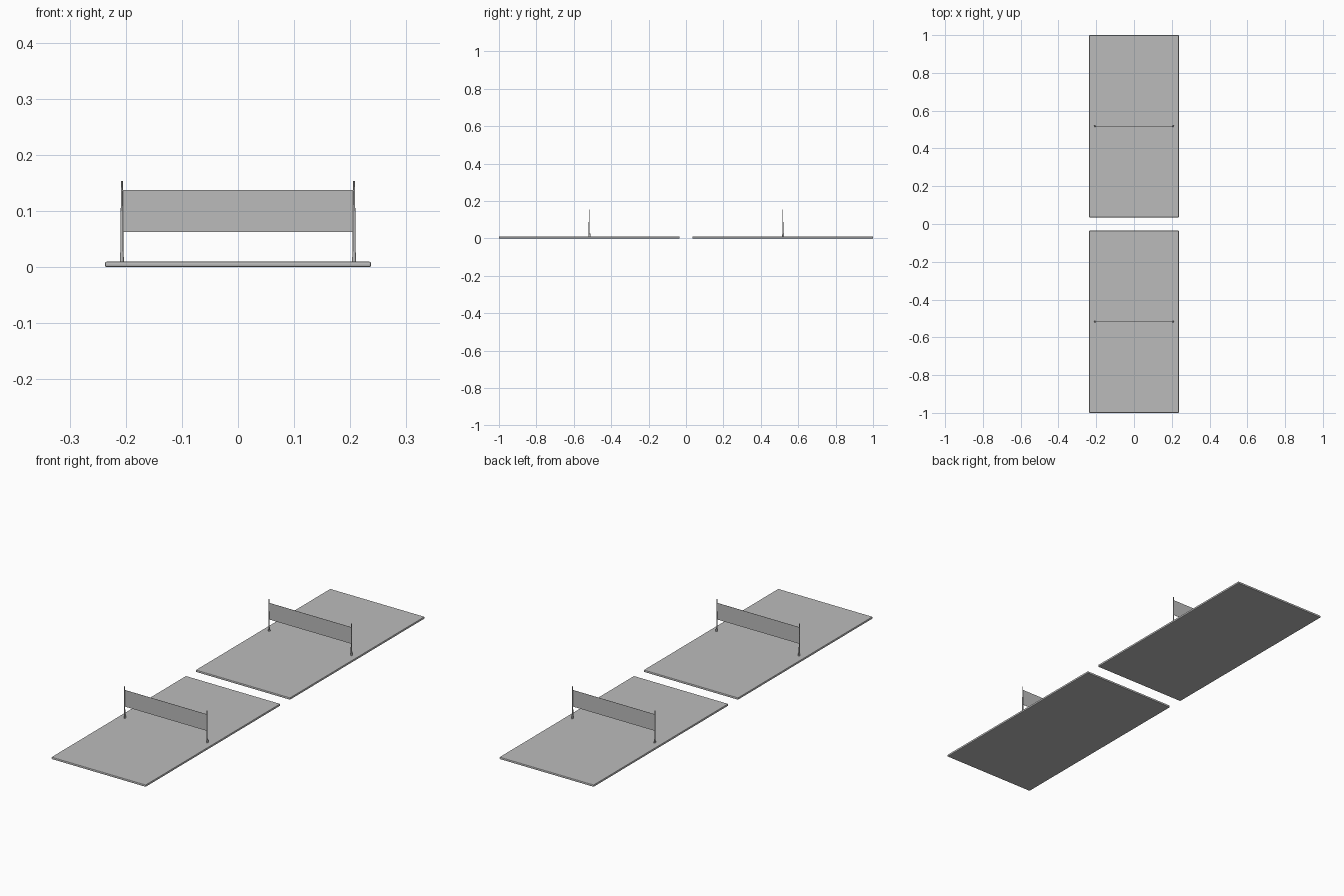
import bpy

cube = bpy.data.objects.get("Cube")
if cube:
    bpy.data.objects.remove(cube, do_unlink=True)

# One plain grey for everything
grey = bpy.data.materials.new("plain_grey")
grey.use_nodes = True
colour = (0.5, 0.5, 0.5, 1)
grey.diffuse_color = colour
grey.node_tree.nodes["Principled BSDF"].inputs["Base Color"].default_value = colour

HALF_WIDTH = 0.237
GAP, END = 0.035, 1.0
THICK = 0.01
POST_X, POST_TOP = 0.207, 0.154
NET_LOW, NET_HIGH = 0.063, 0.138


def finish(name, smooth=False):
    obj = bpy.context.object
    obj.name = name
    obj.data.materials.append(grey)
    if smooth:
        bpy.ops.object.shade_smooth_by_angle()
    return obj


def bevel(obj, width, segments):
    mod = obj.modifiers.new("rounded_edges", 'BEVEL')
    mod.width, mod.segments = width, segments


def cone(name, x, y, z0, z1, r0, r1):
    bpy.ops.mesh.primitive_cone_add(vertices=12, radius1=r0, radius2=r1,
                                    depth=z1 - z0, location=(x, y, (z0 + z1) / 2))
    return finish(name, True)


def court(label, side):
    y = side * (GAP + END) / 2

    # Slab with softened edges
    bpy.ops.mesh.primitive_cube_add(size=1, location=(0, y, THICK / 2))
    bpy.context.object.scale = (2 * HALF_WIDTH, END - GAP, THICK)
    bpy.ops.object.transform_apply(location=False, rotation=False, scale=True)
    bevel(finish(label + "_slab"), 0.003, 2)

    # Stepped posts with small feet
    for post, sx in (("left", 1), ("right", -1)):
        name = f"{label}_{post}_post"
        x = sx * POST_X
        cone(name + "_lower", x, y, THICK / 2, 0.1, 0.0028, 0.0024)
        cone(name + "_upper", x, y, 0.1, POST_TOP, 0.002, 0.0016)
        foot = cone(name + "_foot", x, y + 0.002, THICK / 2, 0.026, 0.004, 0.003)
        foot.scale.y = 1.5

    # Thin net stretched between the posts
    bpy.ops.mesh.primitive_cube_add(size=1, location=(0, y, (NET_LOW + NET_HIGH) / 2))
    bpy.context.object.scale = (2 * POST_X, 0.001, NET_HIGH - NET_LOW)
    finish(label + "_net")


court("front_court", -1)
court("back_court", 1)
